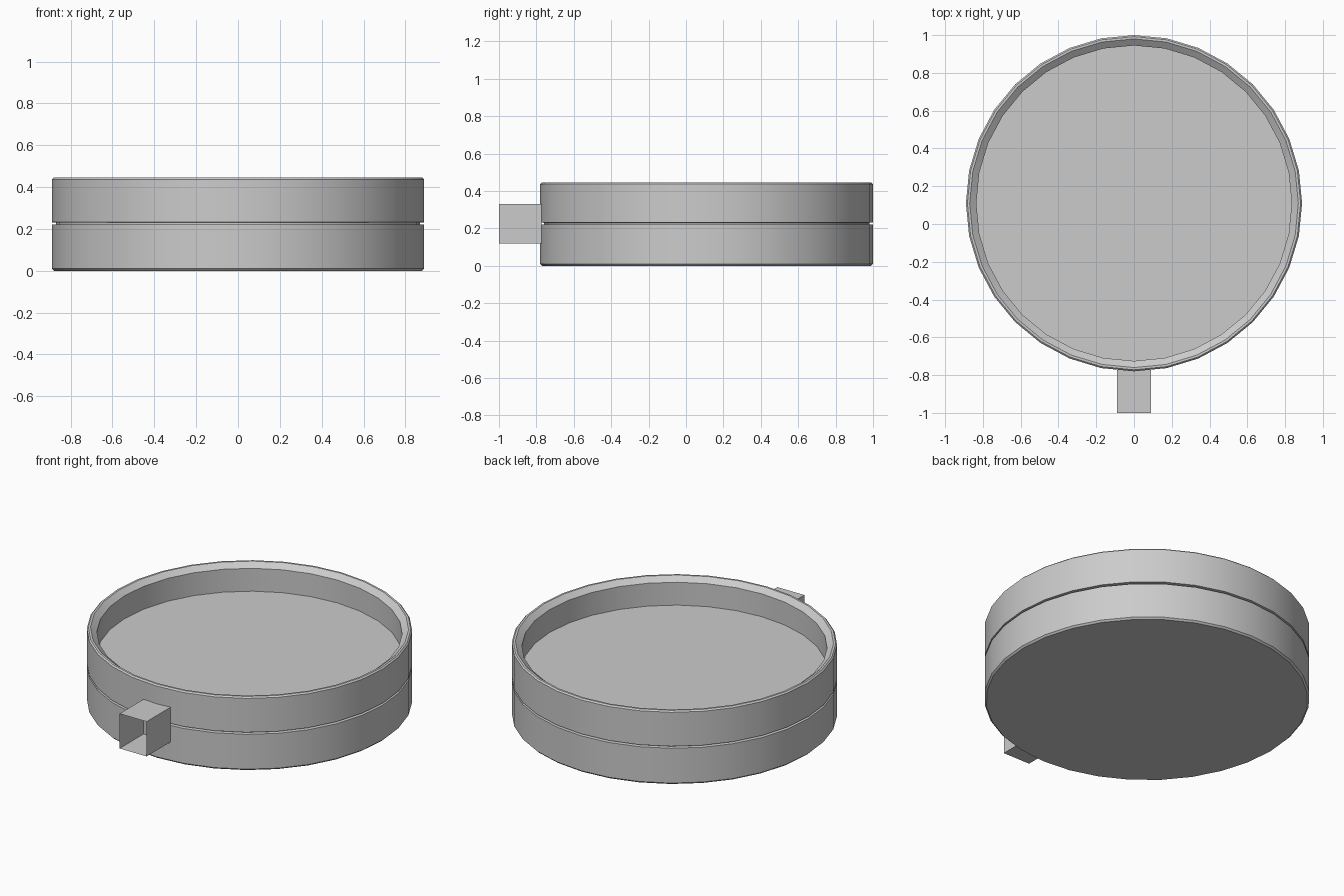
import bpy, bmesh, math
from mathutils import Matrix

if "Cube" in bpy.data.objects:
    bpy.data.objects.remove(bpy.data.objects["Cube"])

SIDES = 32
CENTRE_Y = 0.11

grey = bpy.data.materials.new("light grey")
grey.diffuse_color = (0.6, 0.6, 0.6, 1)
grey.use_nodes = True
grey.node_tree.nodes["Principled BSDF"].inputs["Base Color"].default_value = grey.diffuse_color


def finish(bm, name):
    mesh = bpy.data.meshes.new(name)
    bm.to_mesh(mesh)
    bm.free()
    mesh.materials.append(grey)
    obj = bpy.data.objects.new(name, mesh)
    bpy.context.collection.objects.link(obj)
    return obj


def lathe(name, profile):
    """Turn a (radius, height) profile and cap both ends with flat discs."""
    bm = bmesh.new()
    rings = []
    for r, z in profile:
        angles = [2 * math.pi * i / SIDES for i in range(SIDES)]
        rings.append([bm.verts.new((r * math.sin(a), CENTRE_Y - r * math.cos(a), z))
                      for a in angles])
    for low, high in zip(rings, rings[1:]):
        for i in range(SIDES):
            j = (i + 1) % SIDES
            bm.faces.new((low[i], low[j], high[j], high[i]))
    bm.faces.new(rings[0][::-1])
    bm.faces.new(rings[-1])
    return finish(bm, name)


# Round dish: chamfered base, narrow groove, chamfered rim, sunken floor
dish = lathe("round_dish", [
    (0.88, 0.0), (0.89, 0.01),
    (0.89, 0.22), (0.87, 0.222), (0.87, 0.23), (0.89, 0.232),
    (0.89, 0.437), (0.882, 0.445), (0.87, 0.445),
    (0.835, 0.418), (0.835, 0.28),
])
bpy.context.view_layer.objects.active = dish
dish.select_set(True)
bpy.ops.object.shade_smooth_by_angle(angle=math.radians(30))

# Thin square sleeve at the front, open at both ends
bm = bmesh.new()
y0, y1, z0, z1 = -1.0, -0.772, 0.12, 0.33
bmesh.ops.create_cube(bm, size=1, matrix=Matrix.Translation((0, (y0 + y1) / 2, (z0 + z1) / 2))
                      @ Matrix.Diagonal((0.18, y1 - y0, z1 - z0, 1)))
bm.normal_update()
ends = [f for f in bm.faces if abs(f.normal.y) > 0.5]
bmesh.ops.delete(bm, geom=ends, context='FACES_ONLY')
finish(bm, "front_sleeve")
